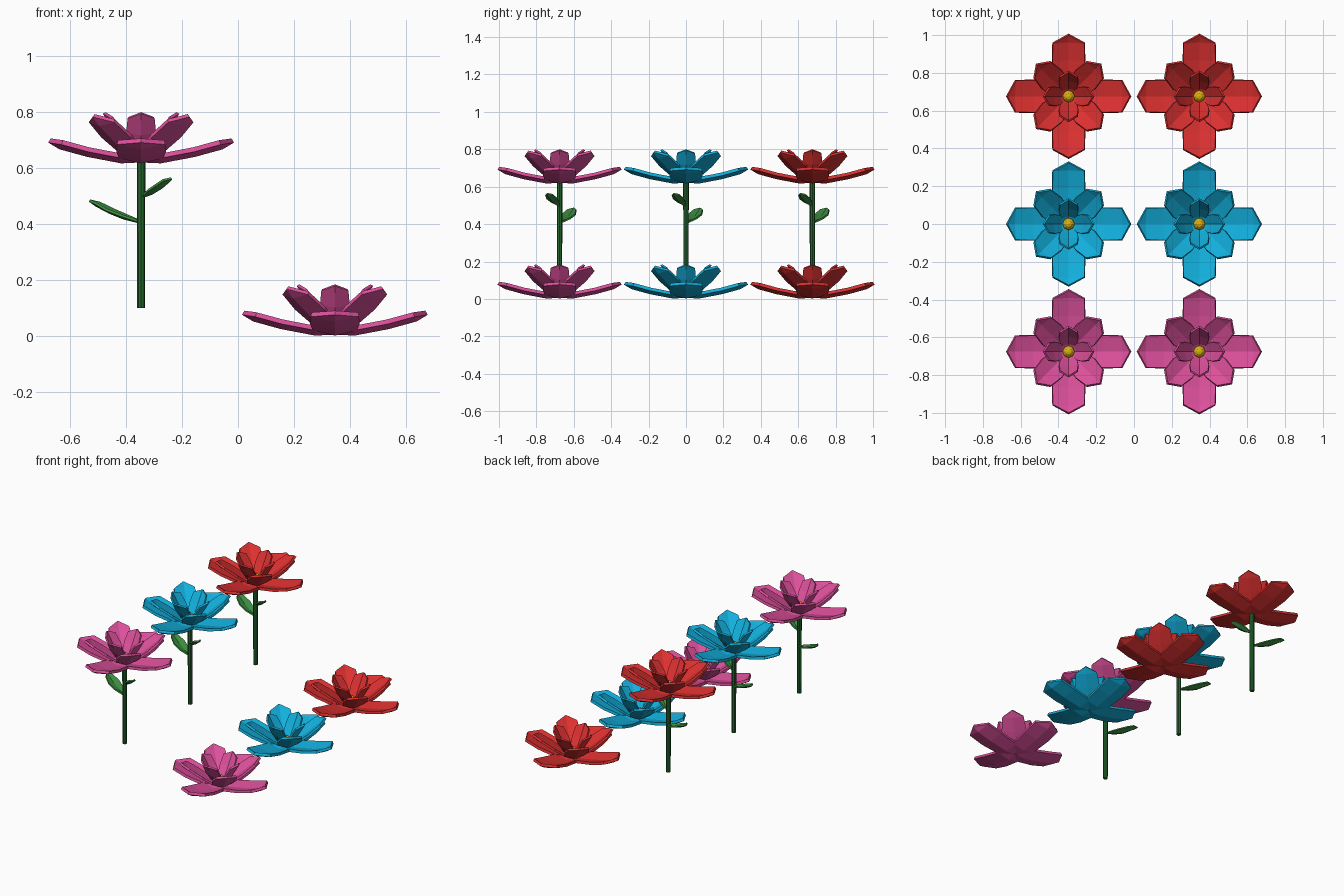
import bpy, bmesh
from math import atan2, hypot, pi
from mathutils import Matrix, Vector

if "Cube" in bpy.data.objects:
    bpy.data.objects.remove(bpy.data.objects["Cube"])


def material(name, rgb):
    m = bpy.data.materials.new(name)
    m.diffuse_color = (*rgb, 1)
    m.use_nodes = True
    m.node_tree.nodes["Principled BSDF"].inputs["Base Color"].default_value = m.diffuse_color
    return m


STEM = material("stem_green", (0.017, 0.13, 0.025))
LEAF = material("leaf_green", (0.045, 0.26, 0.05))
YELLOW = material("yellow", (0.68, 0.43, 0.007))
COLOURS = [("pink", material("pink", (0.72, 0.08, 0.33)), -0.676),
           ("blue", material("blue", (0.006, 0.43, 0.72)), 0.0),
           ("red", material("red", (0.72, 0.03, 0.03)), 0.676)]


def finish(bm, name, mat, loc, thickness=0):
    me = bpy.data.meshes.new(name)
    bm.to_mesh(me)
    bm.free()
    me.materials.append(mat)
    ob = bpy.data.objects.new(name, me)
    bpy.context.collection.objects.link(ob)
    ob.location = loc
    if thickness:
        s = ob.modifiers.new("thickness", 'SOLIDIFY')
        s.thickness = thickness
        s.offset = -1
    return ob


def add_blade(bm, rows, tip, lift, matrix):
    """Cupped blade along +x: rows of (distance, height, half width), pointed tip."""
    pts = [(r[0], r[1]) for r in rows] + [tip]
    grid = []
    for i, (d, z, w) in enumerate(rows):
        a, b = pts[max(i - 1, 0)], pts[i + 1]
        t = Vector((b[0] - a[0], b[1] - a[1])).normalized()
        k = lift * (0.4 if i == 0 else 1)
        d2, z2 = d - t.y * k, z + t.x * k
        grid.append([bm.verts.new(matrix @ Vector(p))
                     for p in ((d2, -w, z2), (d, 0, z), (d2, w, z2))])
    for p, q in zip(grid, grid[1:]):
        for j in (0, 1):
            bm.faces.new((p[j], q[j], q[j + 1], p[j + 1]))
    end = bm.verts.new(matrix @ Vector((tip[0], 0, tip[1])))
    for j in (0, 1):
        bm.faces.new((grid[-1][j], end, grid[-1][j + 1]))


# Petal layers: rows, tip, cup lift, start angle, thickness
LAYERS = {
    "outer": ([(0.008, 0.022, 0.02), (0.07, 0.019, 0.075), (0.19, 0.042, 0.085),
               (0.285, 0.068, 0.083)], (0.323, 0.091), 0.018, 0, 0.017),
    "middle": ([(0.008, 0.025, 0.02), (0.06, 0.04, 0.055), (0.13, 0.092, 0.07),
                (0.203, 0.146, 0.06)], (0.235, 0.178), 0.017, pi / 4, 0.014),
    "inner": ([(0.008, 0.03, 0.012), (0.04, 0.05, 0.04), (0.08, 0.108, 0.05),
               (0.112, 0.16, 0.045)], (0.127, 0.185), 0.015, 0, 0.011),
}


def flower_head(label, mat, loc):
    for layer, (rows, tip, lift, start, thick) in LAYERS.items():
        bm = bmesh.new()
        for i in range(4):
            add_blade(bm, rows, tip, lift, Matrix.Rotation(start + i * pi / 2, 4, 'Z'))
        finish(bm, f"{label}_{layer}_petals", mat, loc, thick)
    # Faceted yellow centre
    bm = bmesh.new()
    bmesh.ops.create_uvsphere(bm, u_segments=8, v_segments=6, radius=0.033)
    finish(bm, f"{label}_flower_centre", YELLOW, Vector(loc) + Vector((0, 0, 0.045)))


def leaf(label, start, end, width, x, y):
    dx, dy, dz = (end[i] - start[i] for i in range(3))
    n = hypot(dx, dy)
    rows = [(n * f, dz * h, width * w) for f, h, w in
            ((0, 0, 0.12), (0.3, 0.17, 0.75), (0.6, 0.45, 1.0), (0.87, 0.78, 0.65))]
    bm = bmesh.new()
    add_blade(bm, rows, (n, dz), 0.01,
              Matrix.Translation(start) @ Matrix.Rotation(atan2(dy, dx), 4, 'Z'))
    finish(bm, label, LEAF, (x, y, 0), 0.009)


for colour, mat, y in COLOURS:
    # Loose blossom resting on the floor
    flower_head(f"{colour}_loose", mat, (0.346, y, 0))
    # Blossom on a stem with two leaves
    x = -0.346
    flower_head(f"{colour}_stemmed", mat, (x, y, 0.615))
    bm = bmesh.new()
    bmesh.ops.create_cone(bm, cap_ends=True, segments=8, radius1=0.014,
                          radius2=0.015, depth=0.535)
    finish(bm, f"{colour}_stem", STEM, (x, y, 0.3675))
    leaf(f"{colour}_large_leaf", (-0.008, 0.01, 0.412), (-0.182, 0.075, 0.488), 0.037, x, y)
    leaf(f"{colour}_small_leaf", (0.008, -0.006, 0.503), (0.106, -0.065, 0.567), 0.03, x, y)
